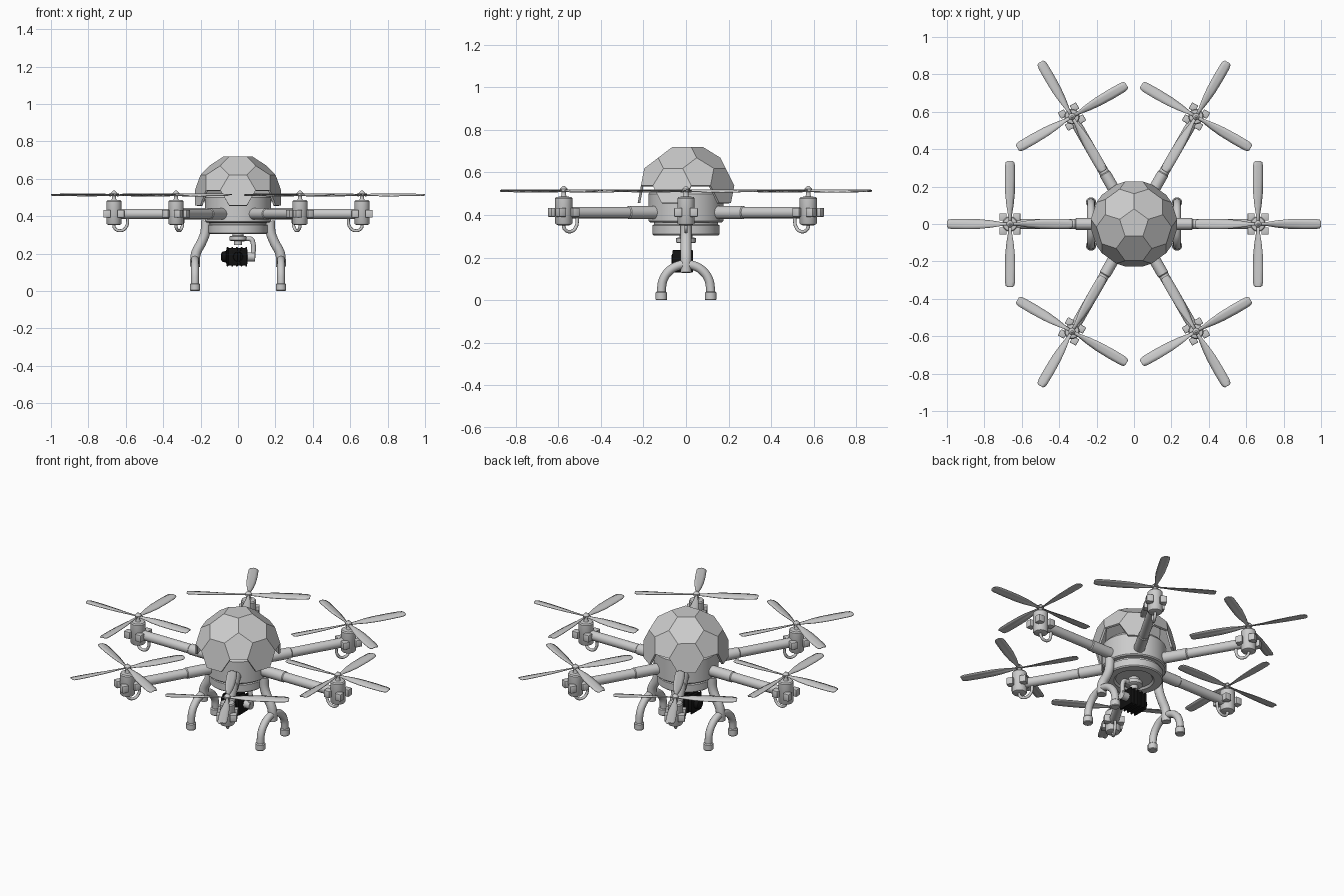
import bpy, bmesh, math
from math import radians, cos, sin, pi
from mathutils import Matrix, Vector

if "Cube" in bpy.data.objects:
    bpy.data.objects.remove(bpy.data.objects["Cube"])


def material(name, value, rough=0.6):
    m = bpy.data.materials.new(name)
    m.use_nodes = True
    m.diffuse_color = (value, value, value, 1)
    bsdf = m.node_tree.nodes["Principled BSDF"]
    bsdf.inputs["Base Color"].default_value = (value, value, value, 1)
    bsdf.inputs["Roughness"].default_value = rough
    return m


GREY = material("light grey", 0.6)
BLACK = material("black", 0.006)


def finish(bm, name, mat=GREY, smooth=True, place=None):
    """Turn a bmesh into an object, moved by an optional matrix."""
    if place:
        bm.transform(place)
    bmesh.ops.recalc_face_normals(bm, faces=bm.faces)
    mesh = bpy.data.meshes.new(name)
    bm.to_mesh(mesh)
    bm.free()
    mesh.materials.append(mat)
    ob = bpy.data.objects.new(name, mesh)
    bpy.context.collection.objects.link(ob)
    if smooth:
        shade(ob)
    return ob


def activate(ob):
    bpy.ops.object.select_all(action='DESELECT')
    ob.select_set(True)
    bpy.context.view_layer.objects.active = ob


def shade(ob):
    activate(ob)
    bpy.ops.object.shade_smooth_by_angle(angle=radians(35))


def lathe(name, profile, place=None, mat=GREY, sides=32):
    """Spin (radius, height) points round z and cap the ends."""
    bm = bmesh.new()
    rings = [[bm.verts.new((r * cos(2 * pi * i / sides), r * sin(2 * pi * i / sides), z))
              for i in range(sides)] for r, z in profile]
    for a, b in zip(rings, rings[1:]):
        for i in range(sides):
            j = (i + 1) % sides
            bm.faces.new((a[i], a[j], b[j], b[i]))
    bm.faces.new(rings[0])
    bm.faces.new(rings[-1])
    return finish(bm, name, mat, True, place)


def box(name, size, center, place=None, mat=GREY, bevel=0.004):
    bm = bmesh.new()
    bmesh.ops.create_cube(bm, size=1, matrix=Matrix.Translation(center) @ Matrix.Diagonal((*size, 1)))
    bmesh.ops.bevel(bm, geom=bm.edges[:], offset=bevel, segments=2, affect='EDGES', profile=0.5)
    return finish(bm, name, mat, True, place)


def tube(name, points, radius, place=None):
    """Round pipe along a smooth path."""
    curve = bpy.data.curves.new(name, 'CURVE')
    curve.dimensions = '3D'
    curve.bevel_depth = radius
    curve.bevel_resolution = 4
    curve.resolution_u = 6
    curve.use_fill_caps = True
    spline = curve.splines.new('BEZIER')
    spline.bezier_points.add(len(points) - 1)
    for bp, co in zip(spline.bezier_points, points):
        bp.co = co
        bp.handle_left_type = bp.handle_right_type = 'AUTO'
    curve.materials.append(GREY)
    ob = bpy.data.objects.new(name, curve)
    bpy.context.collection.objects.link(ob)
    if place:
        ob.matrix_world = place
    activate(ob)
    bpy.ops.object.convert(target='MESH')
    shade(bpy.context.object)


def along_x(x, y, z):
    return Matrix.Translation((x, y, z)) @ Matrix.Rotation(pi / 2, 4, 'Y')


def blade(name, place):
    """Twisted propeller blade pointing along x."""
    sections = [(0.0, 0.018, 20), (0.04, 0.02, 20), (0.10, 0.04, 16), (0.16, 0.052, 12),
                (0.24, 0.056, 9), (0.31, 0.054, 7), (0.33, 0.046, 6), (0.337, 0.03, 6)]
    bm = bmesh.new()
    rows = []
    for d, width, twist in sections:
        t = radians(twist)
        row = []
        for k in (-0.5, -0.2, 0.15, 0.5):
            camber = 0.004 * (1 - 4 * k * k)
            row.append(bm.verts.new((d, k * width * cos(t), k * width * sin(t) + camber)))
        rows.append(row)
    for a, b in zip(rows, rows[1:]):
        for i in range(3):
            bm.faces.new((a[i], a[i + 1], b[i + 1], b[i]))
    ob = finish(bm, name, place=place)
    ob.modifiers.new("thickness", 'SOLIDIFY').thickness = 0.004


def faceted_dome():
    """Upper half of a ball of hexagons and pentagons."""
    bm = bmesh.new()
    ico = bmesh.new()
    bmesh.ops.create_icosphere(ico, subdivisions=1, radius=0.271)
    for e in ico.edges:
        a, b = (v.co for v in e.verts)
        bm.verts.new(a.lerp(b, 1 / 3))
        bm.verts.new(b.lerp(a, 1 / 3))
    ico.free()
    bmesh.ops.convex_hull(bm, input=bm.verts[:])
    bmesh.ops.dissolve_limit(bm, angle_limit=radians(5), verts=bm.verts[:], edges=bm.edges[:])
    low = [f for f in bm.faces if f.calc_center_median().z < 0]
    bmesh.ops.delete(bm, geom=low, context='FACES')
    place = Matrix.Translation((0, 0, 0.498)) @ Matrix.Rotation(pi / 2, 4, 'Z')
    ob = finish(bm, "faceted_dome", smooth=False, place=place)
    mod = ob.modifiers.new("thickness", 'SOLIDIFY')
    mod.thickness = 0.012
    mod.offset = -1


# Body
faceted_dome()
lathe("body_drum", [(0.10, 0.315), (0.11, 0.305), (0.152, 0.305), (0.158, 0.311), (0.158, 0.352),
                    (0.15, 0.356), (0.15, 0.364), (0.17, 0.366), (0.176, 0.372),
                    (0.176, 0.50), (0.16, 0.52)], sides=48)

# Six arms, each with its motor and four-bladed propeller
for n in range(6):
    turn = Matrix.Rotation(n * pi / 3, 4, 'Z')
    lathe(f"arm_{n}", [(0.027, 0.14), (0.027, 0.63)], turn @ along_x(0, 0, 0.412))
    lathe(f"arm_sleeve_{n}", [(0.031, 0.14), (0.031, 0.31), (0.027, 0.315)],
          turn @ along_x(0, 0, 0.412))
    motor = turn @ Matrix.Translation((0.663, 0, 0))
    lathe(f"motor_{n}", [(0.026, 0.352), (0.037, 0.356), (0.041, 0.362), (0.041, 0.478),
                         (0.036, 0.485), (0.014, 0.487), (0.011, 0.495), (0.011, 0.508),
                         (0.018, 0.51), (0.018, 0.522), (0.011, 0.53), (0.005, 0.536)], motor)
    for k in range(4):
        quarter = motor @ Matrix.Rotation(k * pi / 2, 4, 'Z')
        box(f"motor_clamp_{n}_{k}", (0.038, 0.038, 0.042), (0.037, 0.037, 0.413), quarter)
        blade(f"propeller_{n}_blade_{k}", quarter @ Matrix.Translation((0, 0, 0.515)))
    tube(f"motor_wire_{n}", [(0.002, 0, 0.36), (-0.004, 0, 0.335), (-0.035, 0, 0.322),
                             (-0.064, 0, 0.34), (-0.075, 0, 0.395)], 0.008, motor)

# Landing legs on both sides
for side, name in ((1, "left"), (-1, "right")):
    tube(f"{name}_leg_strut", [(side * 0.172, 0, 0.375), (side * 0.176, 0, 0.31),
                               (side * 0.195, 0, 0.26), (side * 0.225, 0, 0.20),
                               (side * 0.23, 0, 0.13)], 0.026)
    arch = [(side * 0.23, 0.115 * cos(i * pi / 8), 0.055 + 0.113 * sin(i * pi / 8))
            for i in range(9)]
    tube(f"{name}_leg_arch", [(side * 0.23, 0.116, 0.02)] + arch + [(side * 0.23, -0.116, 0.02)], 0.021)
    for y in (-0.116, 0.116):
        lathe(f"{name}_foot", [(0.024, 0), (0.027, 0.004), (0.027, 0.036), (0.022, 0.041)],
              Matrix.Translation((side * 0.23, y, 0)), sides=24)

# Camera mount: plate, neck and side bracket
lathe("mount_plate", [(0.04, 0.268), (0.046, 0.272), (0.046, 0.292), (0.03, 0.296), (0.03, 0.32)])
lathe("mount_neck", [(0.022, 0.245), (0.022, 0.27)])
tube("mount_bracket", [(0, 0, 0.275), (0.045, 0, 0.279), (0.07, 0, 0.276), (0.079, 0, 0.262),
                       (0.079, 0, 0.17)], 0.013)
lathe("bracket_pivot", [(0.024, 0.05), (0.024, 0.09)], along_x(0, 0, 0.182))

# Camera: ribbed body, side knob and lens
box("camera_body", (0.114, 0.09, 0.094), (-0.006, -0.015, 0.183), mat=BLACK, bevel=0.012)
for i in range(5):
    box("camera_rib", (0.01, 0.098, 0.104), (-0.056 + i * 0.025, -0.015, 0.183), mat=BLACK)
lathe("camera_knob", [(0.03, -0.07), (0.034, -0.05), (0.034, 0)][::-1] + [(0.026, -0.085), (0.014, -0.092)],
      along_x(0, -0.015, 0.183), BLACK)
lathe("camera_lens", [(0.034, 0.05), (0.034, 0.066), (0.026, 0.068), (0.024, 0.06)],
      Matrix.Translation((0, 0, 0.183)) @ Matrix.Rotation(pi / 2, 4, 'X'), BLACK)
